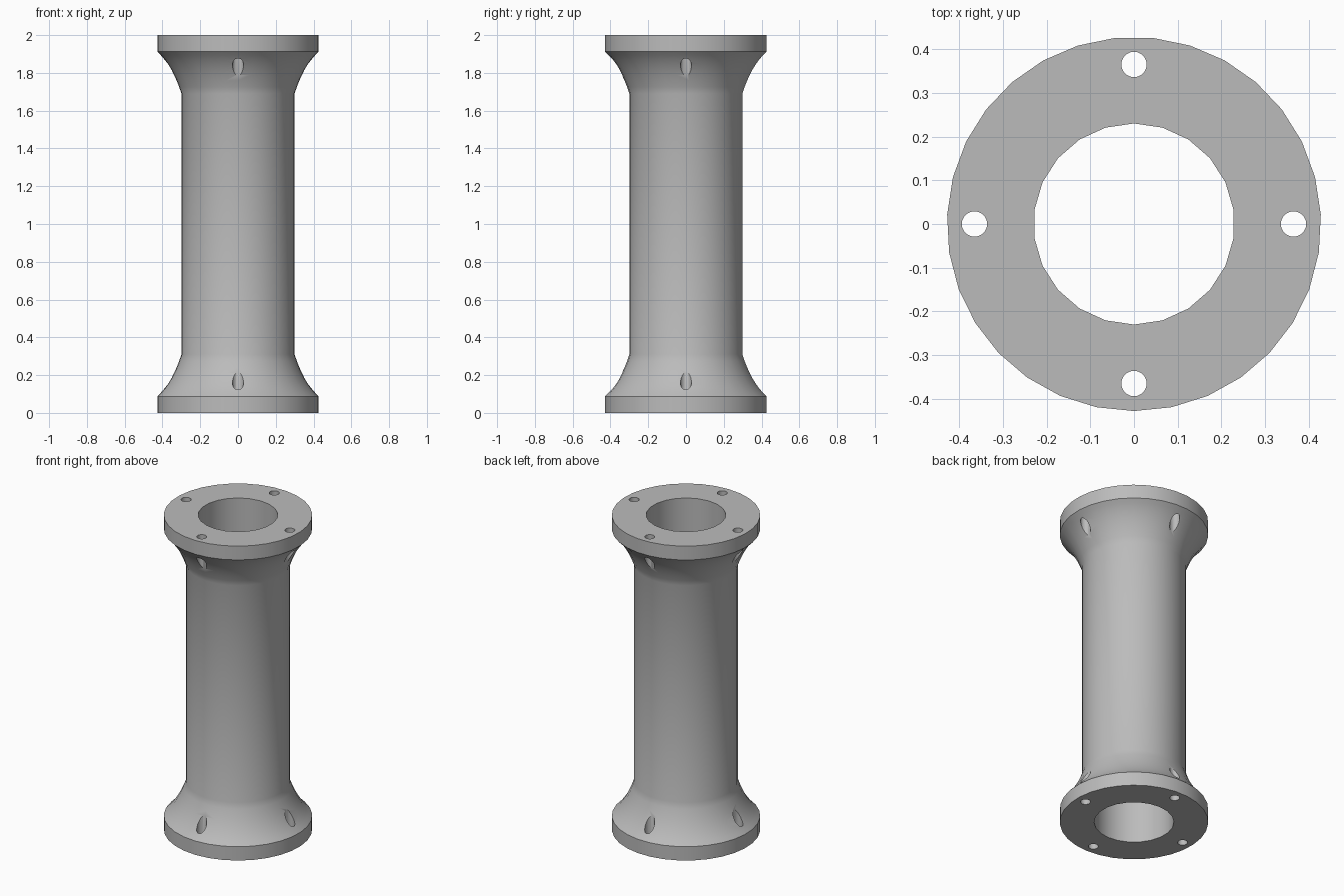
import bpy
import bmesh
import math
from mathutils import Vector

if "Cube" in bpy.data.objects:
    bpy.data.objects.remove(bpy.data.objects["Cube"], do_unlink=True)

HEIGHT = 2.0
FLANGE_R, FLANGE_H = 0.428, 0.088
TUBE_R, FLARE_TOP = 0.30, 0.31
BORE_R = 0.23
BOLT_CIRCLE, BOLT_R = 0.365, 0.029

metal = bpy.data.materials.new("grey metal")
metal.use_nodes = True
colour = (0.5, 0.5, 0.5, 1)
metal.diffuse_color = colour
metal.node_tree.nodes["Principled BSDF"].inputs["Base Color"].default_value = colour


def lathe(name, profile, sides, x=0.0, y=0.0):
    """Solid of revolution from (radius, height) points, closed at the axis."""
    bm = bmesh.new()
    points = [(0, profile[0][1])] + profile + [(0, profile[-1][1])]
    verts = [bm.verts.new((0, -r, z)) for r, z in points]
    edges = [bm.edges.new(pair) for pair in zip(verts, verts[1:])]
    bmesh.ops.spin(bm, geom=verts + edges, cent=(0, 0, 0), axis=(0, 0, 1),
                   angle=math.tau, steps=sides, use_merge=True)
    bmesh.ops.remove_doubles(bm, verts=bm.verts, dist=1e-5)
    # Merge the flat end fans into single faces
    axis_verts = [v for v in bm.verts if v.co.xy.length < 1e-4]
    bmesh.ops.dissolve_verts(bm, verts=axis_verts)
    bmesh.ops.recalc_face_normals(bm, faces=bm.faces)
    bmesh.ops.translate(bm, verts=bm.verts, vec=(x, y, 0))
    mesh = bpy.data.meshes.new(name)
    bm.to_mesh(mesh)
    bm.free()
    mesh.materials.append(metal)
    obj = bpy.data.objects.new(name, mesh)
    bpy.context.collection.objects.link(obj)
    return obj


# Concave flare from the flange edge up to the tube
start = Vector((FLANGE_R, FLANGE_H))
bend = Vector((0.346, 0.163))
end = Vector((TUBE_R, FLARE_TOP))
flare = []
for i in range(9):
    t = i / 8
    p = start * (1 - t) ** 2 + bend * 2 * t * (1 - t) + end * t ** 2
    flare.append((p.x, p.y))

# Flanged body, the lower half mirrored to make the upper half
lower = [(FLANGE_R, 0)] + flare
upper = [(r, HEIGHT - z) for r, z in reversed(lower)]
body = lathe("flanged_tube", lower + upper, 31)

# Central bore and four bolt holes through each flange
span = (-0.1, HEIGHT + 0.1)
cutters = [lathe("bore_cutter", [(BORE_R, z) for z in span], 22)]
for i in range(4):
    a = i * math.pi / 2
    cutters.append(lathe("bolt_hole_cutter", [(BOLT_R, z) for z in span], 24,
                         BOLT_CIRCLE * math.cos(a), BOLT_CIRCLE * math.sin(a)))

bpy.ops.object.select_all(action='DESELECT')
body.select_set(True)
bpy.context.view_layer.objects.active = body
for cutter in cutters:
    cutter.hide_render = True
    cut = body.modifiers.new("cut", 'BOOLEAN')
    cut.operation = 'DIFFERENCE'
    cut.solver = 'EXACT'
    cut.object = cutter
    bpy.ops.object.modifier_apply(modifier=cut.name)
for cutter in cutters:
    bpy.data.objects.remove(cutter, do_unlink=True)

bpy.ops.object.shade_smooth_by_angle(angle=math.radians(30))
